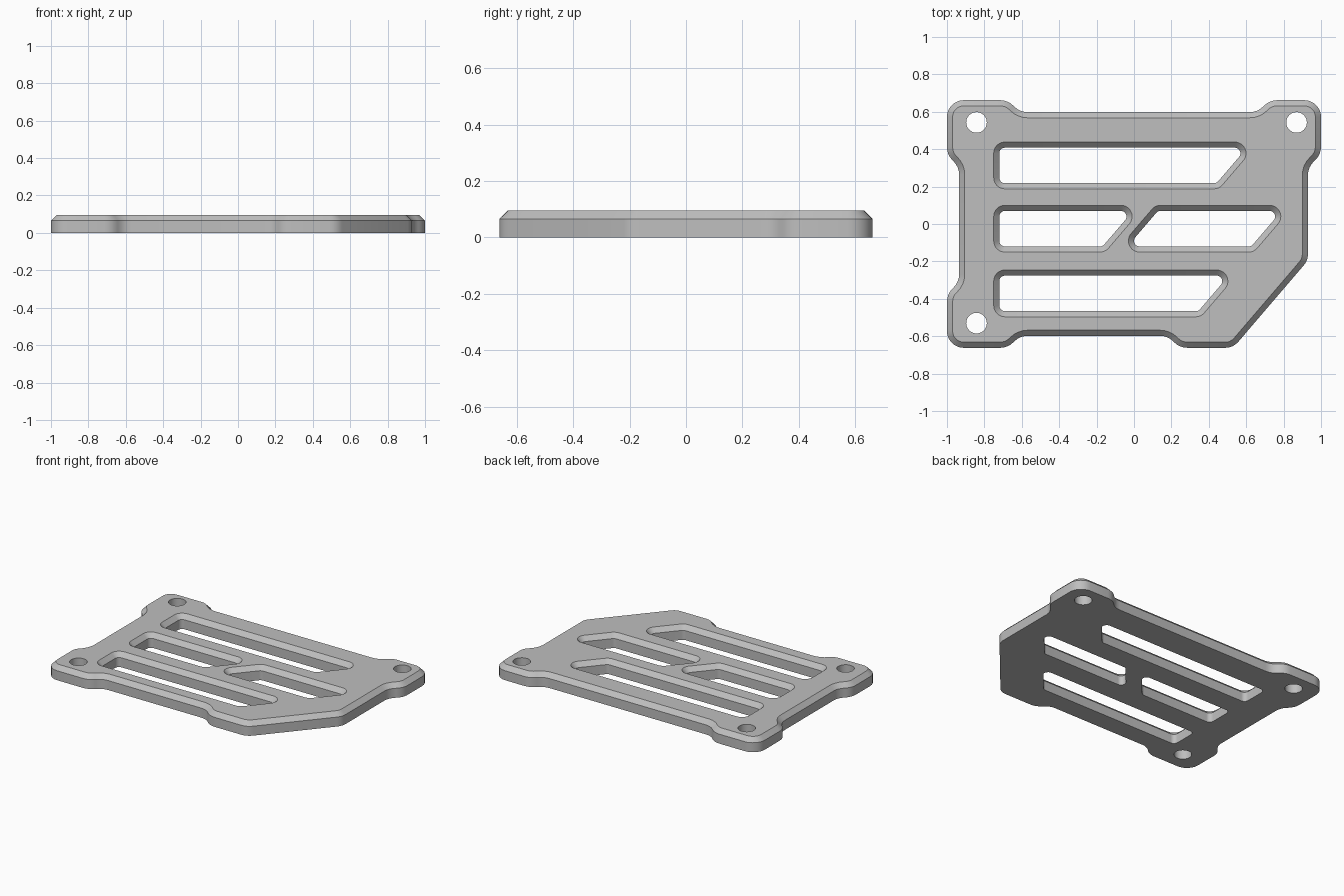
import bpy, bmesh, math
from mathutils import Vector

if "Cube" in bpy.data.objects:
    bpy.data.objects.remove(bpy.data.objects["Cube"])

HEIGHT, EDGE, BEVEL = 0.095, 0.065, 0.03
SLOPE = 0.163          # sideways run of a slot's slanted end


def rounded(corners):
    """Replace each (x, y, radius) corner by a tangent arc."""
    points = []
    for i, (x, y, radius) in enumerate(corners):
        p = Vector((x, y))
        a = (Vector(corners[i - 1][:2]) - p).normalized()
        b = (Vector(corners[(i + 1) % len(corners)][:2]) - p).normalized()
        half = a.angle(b) / 2
        centre = p + (a + b).normalized() * radius / math.sin(half)
        start = p + a * radius / math.tan(half) - centre
        end = p + b * radius / math.tan(half) - centre
        sweep = math.atan2(start.x * end.y - start.y * end.x, start.dot(end))
        steps = max(4, round(abs(sweep) / math.radians(11)))
        for k in range(steps + 1):
            t = sweep * k / steps
            c, s = math.cos(t), math.sin(t)
            points.append(centre + Vector((start.x * c - start.y * s,
                                           start.x * s + start.y * c)))
    return points


def offset(points, distance):
    """Grow (or shrink) a counter-clockwise loop with mitred corners."""
    result = []
    for i, p in enumerate(points):
        d1 = (p - points[i - 1]).normalized()
        d2 = (points[(i + 1) % len(points)] - p).normalized()
        n1, n2 = Vector((d1.y, -d1.x)), Vector((d2.y, -d2.x))
        result.append(p + (n1 + n2) * distance / (1 + n1.dot(n2)))
    return result


def slot(left, right, top, slanted_left=False):
    """Slot with a slanted right end and a square or slanted left end."""
    bottom, r = top - 0.19, 0.03
    lean = SLOPE if slanted_left else 0
    return rounded([(left, bottom, r), (right - SLOPE, bottom, r),
                    (right, top, r), (left + lean, top, r)])


def circle(x, y, radius=0.055, sides=40):
    return [Vector((x + radius * math.cos(math.tau * k / sides),
                    y + radius * math.sin(math.tau * k / sides)))
            for k in range(sides)]


# Outer outline with corner tabs, counter-clockwise from the front left
Y, IN, R = 0.662, 0.598, 0.1
outline = rounded([
    (-1, -Y, 0.09), (-0.675, -Y, R), (-0.61, -IN, R), (0.18, -IN, R),
    (0.245, -Y, R), (0.53, -Y, 0.09), (0.93, -0.195, 0.09),
    (0.93, 0.305, R), (1, 0.37, R), (1, Y, 0.09), (0.725, Y, R),
    (0.66, IN, R), (-0.61, IN, R), (-0.675, Y, R), (-1, Y, 0.09),
    (-1, 0.37, R), (-0.935, 0.305, R), (-0.935, -0.31, R), (-1, -0.375, R)])

slots = [slot(-0.72, 0.604, 0.408), slot(-0.72, -0.005, 0.07),
         slot(-0.035, 0.79, 0.07, True), slot(-0.72, 0.507, -0.276)]
holes = [circle(-0.842, 0.543), circle(0.869, 0.543), circle(-0.842, -0.53)]

bm = bmesh.new()
bottom_edges, top_edges = [], []


def wall(points, grow):
    """Upright wall, with a bevel at the top where grow is not zero."""
    levels = [(points, 0), (points, EDGE), (offset(points, grow), HEIGHT)]
    if not grow:
        levels.pop(1)
    rings = [[bm.verts.new((p.x, p.y, z)) for p in loop] for loop, z in levels]
    n = len(points)
    for low, high in zip(rings, rings[1:]):
        for i in range(n):
            j = (i + 1) % n
            bm.faces.new((low[i], low[j], high[j], high[i]))
    for ring, edges in ((rings[0], bottom_edges), (rings[-1], top_edges)):
        edges.extend(bm.edges.get((ring[i - 1], ring[i])) for i in range(n))


wall(outline, -BEVEL)
for loop in slots:
    wall(loop, BEVEL)
for loop in holes:
    wall(loop, 0)

# Flat top and underside, with the openings left free
for edges in (bottom_edges, top_edges):
    bmesh.ops.triangle_fill(bm, use_beauty=True, use_dissolve=False, edges=edges)
bmesh.ops.recalc_face_normals(bm, faces=bm.faces[:])

mesh = bpy.data.meshes.new("vented_plate")
bm.to_mesh(mesh)
bm.free()
plate = bpy.data.objects.new("vented_plate", mesh)
bpy.context.collection.objects.link(plate)

grey = bpy.data.materials.new("plain grey")
grey.use_nodes = True
colour = (0.52, 0.52, 0.52, 1)
grey.diffuse_color = colour
grey.node_tree.nodes["Principled BSDF"].inputs["Base Color"].default_value = colour
mesh.materials.append(grey)

bpy.ops.object.select_all(action='DESELECT')
plate.select_set(True)
bpy.context.view_layer.objects.active = plate
bpy.ops.object.shade_smooth_by_angle(angle=math.radians(30))
